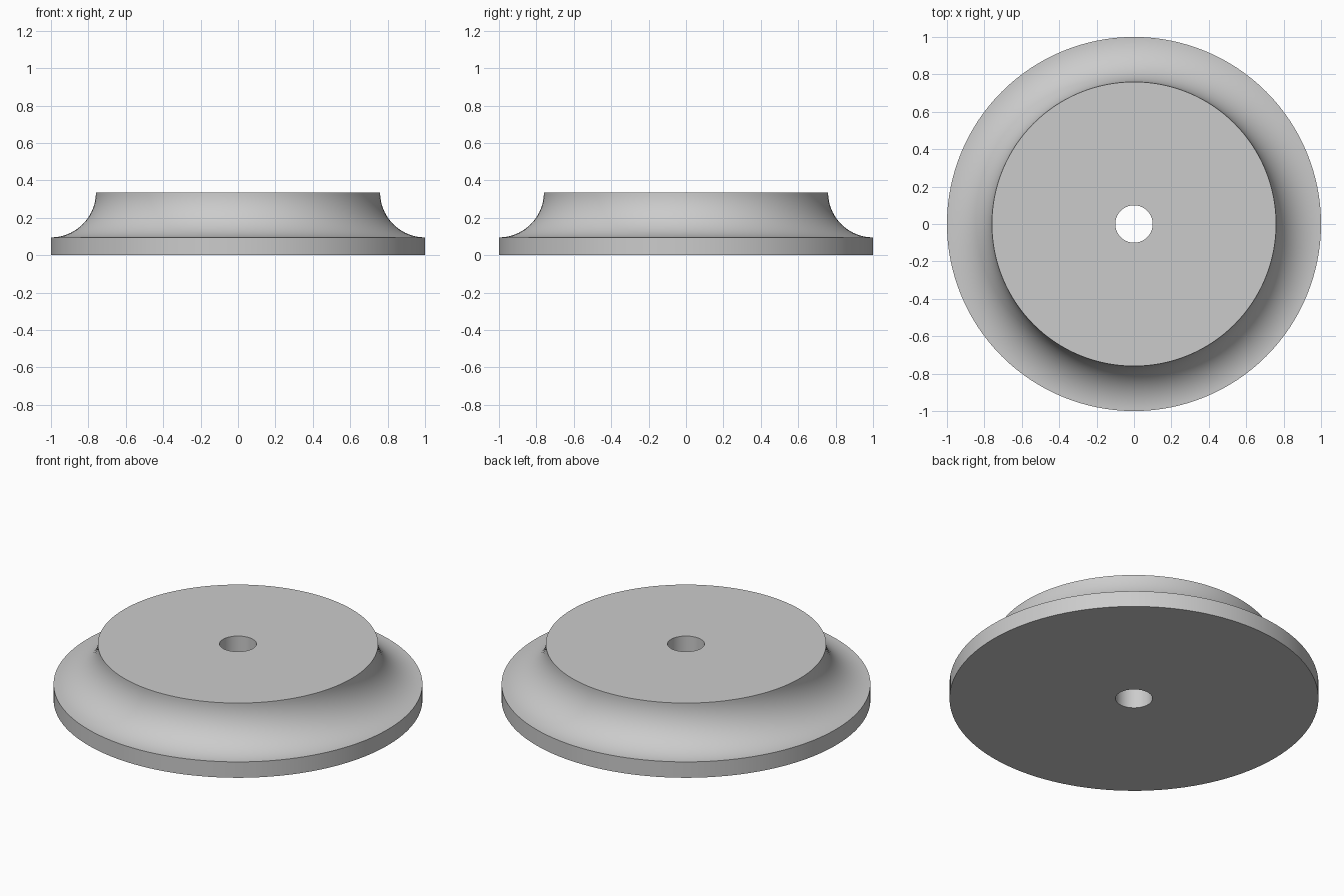
import bpy
import bmesh
import math

cube = bpy.data.objects.get("Cube")
if cube:
    bpy.data.objects.remove(cube, do_unlink=True)

SEGMENTS = 128
ARC_STEPS = 24
HOLE_R, RIM_R, COVE_R = 0.1, 1.0, 0.24
RIM_Z, TOP_Z = 0.095, 0.335

# Plain grey material
grey = bpy.data.materials.new("plain grey")
grey.use_nodes = True
colour = (0.6, 0.6, 0.6, 1)
grey.diffuse_color = colour
grey.node_tree.nodes["Principled BSDF"].inputs["Base Color"].default_value = colour

# Closed cross-section: bore, flat underside, rim, concave cove, flat top
profile = [(HOLE_R, 0), (RIM_R, 0)]
for i in range(ARC_STEPS + 1):
    a = math.pi / 2 * i / ARC_STEPS
    profile.append((RIM_R - COVE_R * math.sin(a), TOP_Z - COVE_R * math.cos(a)))
profile.append((HOLE_R, TOP_Z))

# Revolve the section into a disc with a centre hole
bm = bmesh.new()
verts = [bm.verts.new((r, 0, z)) for r, z in profile]
edges = [bm.edges.new((v, verts[(i + 1) % len(verts)])) for i, v in enumerate(verts)]
bmesh.ops.spin(bm, geom=verts + edges, cent=(0, 0, 0), axis=(0, 0, 1),
               angle=math.tau, steps=SEGMENTS, use_merge=True)
bmesh.ops.remove_doubles(bm, verts=bm.verts, dist=0.0001)
bmesh.ops.recalc_face_normals(bm, faces=bm.faces)
mesh = bpy.data.meshes.new("coved_disc")
bm.to_mesh(mesh)
bm.free()
mesh.materials.append(grey)

disc = bpy.data.objects.new("coved_disc", mesh)
bpy.context.collection.objects.link(disc)

# Smooth curved walls, keep the rims crisp
bpy.ops.object.select_all(action="DESELECT")
disc.select_set(True)
bpy.context.view_layer.objects.active = disc
bpy.ops.object.shade_smooth_by_angle(angle=math.radians(30))
